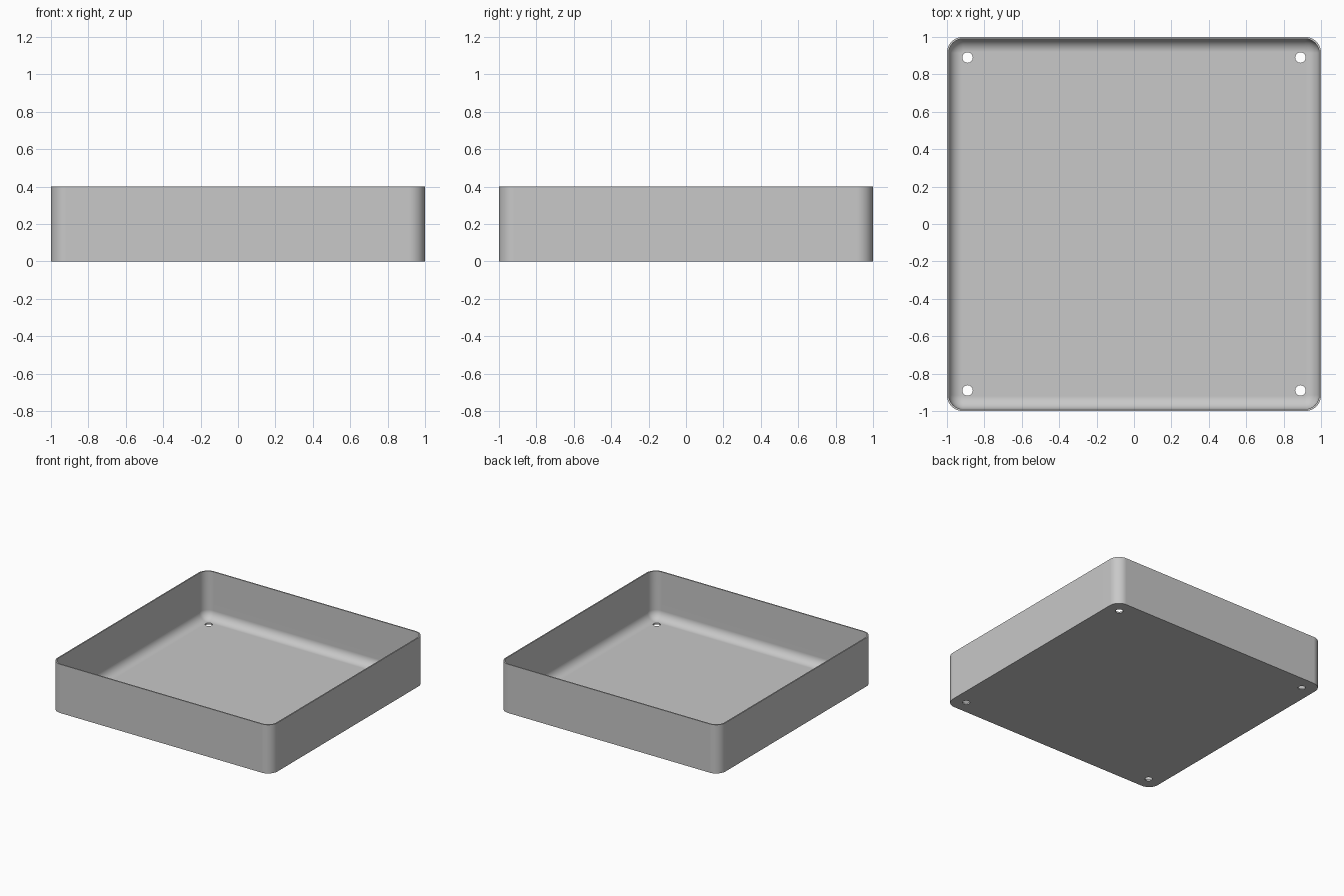
import bpy, bmesh
from math import sin, cos, pi

if "Cube" in bpy.data.objects:
    bpy.data.objects.remove(bpy.data.objects["Cube"])

HEIGHT, WALL, FLOOR = 0.4, 0.01, 0.012
CORNER, FILLET = 0.085, 0.07
HOLE_POS, HOLE_R = 0.89, 0.028
CORNER_STEPS, FILLET_STEPS = 10, 8

grey = bpy.data.materials.new("light grey")
grey.use_nodes = True
colour = (0.58, 0.58, 0.58, 1)
grey.diffuse_color = colour
grey.node_tree.nodes["Principled BSDF"].inputs["Base Color"].default_value = colour


def ring(bm, inset, z):
    """Rounded square loop, inset from the outer wall."""
    r, c = CORNER - inset, 1 - CORNER
    verts = []
    for q, (sx, sy) in enumerate([(1, 1), (-1, 1), (-1, -1), (1, -1)]):
        for i in range(CORNER_STEPS + 1):
            a = (q + i / CORNER_STEPS) * pi / 2
            verts.append(bm.verts.new((sx * c + r * cos(a), sy * c + r * sin(a), z)))
    return verts


# Tray shell: outer wall, rim, inner wall, rounded inner base
profile = [(0, 0), (0, HEIGHT), (WALL, HEIGHT)]
for i in range(FILLET_STEPS + 1):
    a = i / FILLET_STEPS * pi / 2
    profile.append((WALL + FILLET * (1 - cos(a)), FLOOR + FILLET * (1 - sin(a))))

bm = bmesh.new()
rings = [ring(bm, inset, z) for inset, z in profile]
for low, high in zip(rings, rings[1:]):
    for i in range(len(low)):
        j = (i + 1) % len(low)
        bm.faces.new((low[i], low[j], high[j], high[i]))
bm.faces.new(rings[0][::-1])
bm.faces.new(rings[-1])
bmesh.ops.recalc_face_normals(bm, faces=bm.faces)
mesh = bpy.data.meshes.new("tray")
bm.to_mesh(mesh)
bm.free()
mesh.materials.append(grey)
tray = bpy.data.objects.new("tray", mesh)
bpy.context.collection.objects.link(tray)

# Four screw holes through the floor
cutters = []
for x in (-HOLE_POS, HOLE_POS):
    for y in (-HOLE_POS, HOLE_POS):
        bpy.ops.mesh.primitive_cylinder_add(vertices=32, radius=HOLE_R, depth=0.2, location=(x, y, 0))
        cutter = bpy.context.object
        cutter.name = "hole_cutter"
        cutter.hide_render = True
        cutter.data.materials.append(grey)
        cutters.append(cutter)
        cut = tray.modifiers.new("hole", "BOOLEAN")
        cut.operation, cut.solver, cut.object = "DIFFERENCE", "EXACT", cutter

bpy.ops.object.select_all(action="DESELECT")
bpy.context.view_layer.objects.active = tray
tray.select_set(True)
for name in [m.name for m in tray.modifiers]:
    bpy.ops.object.modifier_apply(modifier=name)
for cutter in cutters:
    bpy.data.objects.remove(cutter)

# Smooth rounded corners, crisp rim and flat floor
bpy.ops.object.shade_smooth_by_angle()
weighted = tray.modifiers.new("flat floor shading", "WEIGHTED_NORMAL")
weighted.keep_sharp = True
